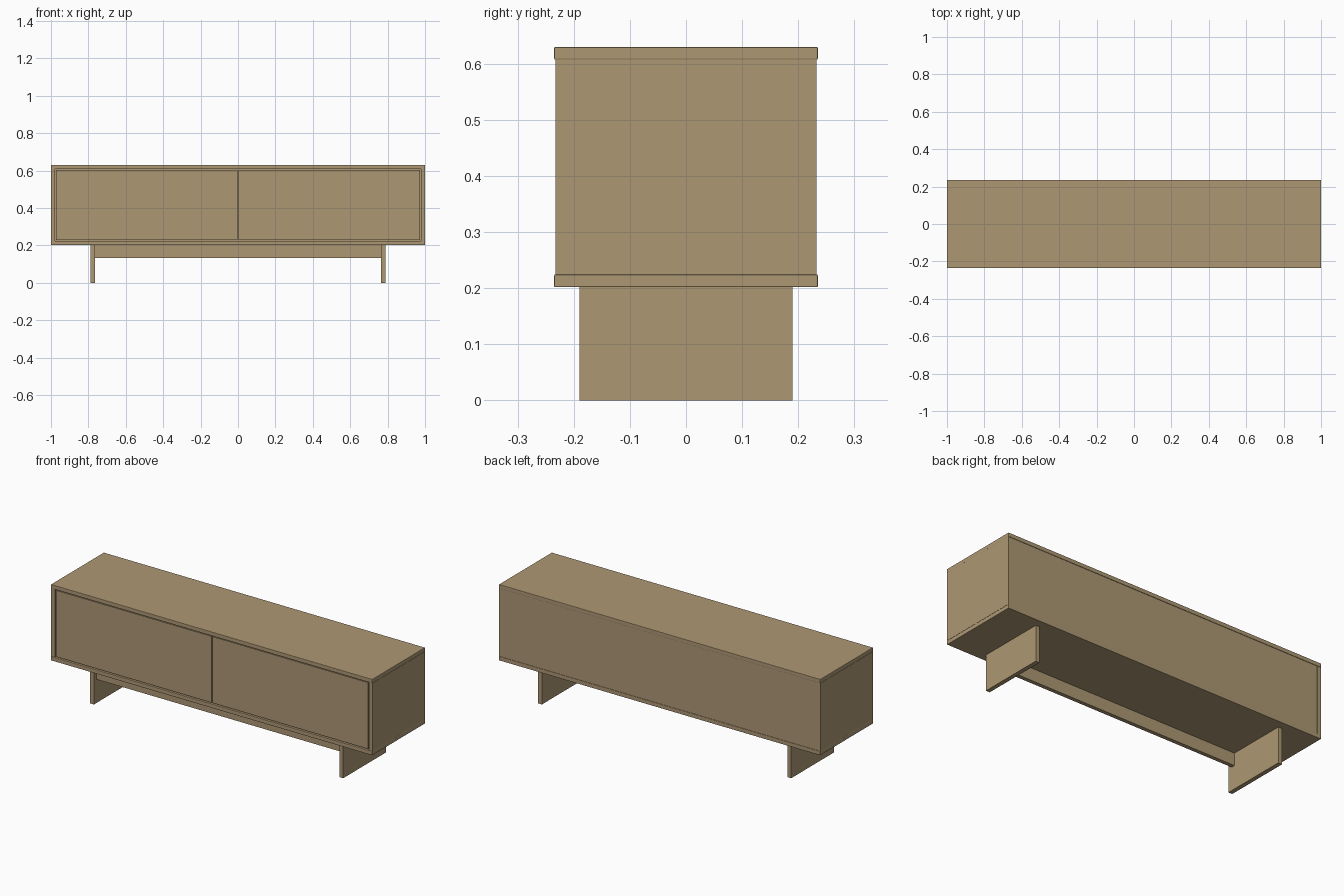
import bpy

cube = bpy.data.objects.get("Cube")
if cube:
    bpy.data.objects.remove(cube, do_unlink=True)

# Single wood colour
wood = bpy.data.materials.new("light oak wood")
wood.use_nodes = True
colour = (0.42, 0.312, 0.174, 1.0)
wood.diffuse_color = colour
shader = wood.node_tree.nodes["Principled BSDF"]
shader.inputs["Base Color"].default_value = colour
shader.inputs["Roughness"].default_value = 0.7


def board(name, x, y, z, bevel=0.0):
    """Box spanning the given (low, high) ranges, with optional eased edges."""
    spans = (x, y, z)
    bpy.ops.mesh.primitive_cube_add(size=1, location=[sum(s) / 2 for s in spans])
    obj = bpy.context.object
    obj.name = name
    obj.scale = [s[1] - s[0] for s in spans]
    bpy.ops.object.transform_apply(location=False, rotation=False, scale=True)
    obj.data.materials.append(wood)
    if bevel:
        mod = obj.modifiers.new("eased edges", "BEVEL")
        mod.width = bevel
        mod.segments = 2
    return obj


THICK = 0.0225   # board thickness
TOP = 0.63       # overall height
BASE = 0.202     # underside of cabinet
DEPTH = 0.235    # half depth
GAP = 0.005      # reveal around the doors
inner_z = (BASE + THICK, TOP - THICK)
inner_x = 1 - THICK

# Cabinet top and bottom boards
board("top_board", (-1, 1), (-DEPTH, DEPTH), (TOP - THICK, TOP), 0.002)
board("bottom_board", (-1, 1), (-DEPTH, DEPTH), (BASE, BASE + THICK), 0.002)

# Back panel
board("back_panel", (-inner_x, inner_x), (0.21, 0.2325), inner_z)

# Mirrored sides, doors and legs
for side, s in (("left", 1), ("right", -1)):
    def mirrored(a, b):
        return tuple(sorted((s * a, s * b)))

    board(side + "_side_panel", mirrored(inner_x, 1), (-0.233, 0.233), inner_z)
    board(side + "_door", mirrored(GAP / 2, inner_x - GAP), (-0.231, -0.209),
          (inner_z[0] + GAP, inner_z[1] - GAP))
    board(side + "_leg", mirrored(0.764, 0.788), (-0.19, 0.19), (0, BASE))

# Stretcher rail between the legs, set back from the front
board("stretcher_rail", (-0.764, 0.764), (-0.166, -0.144), (0.132, BASE))
